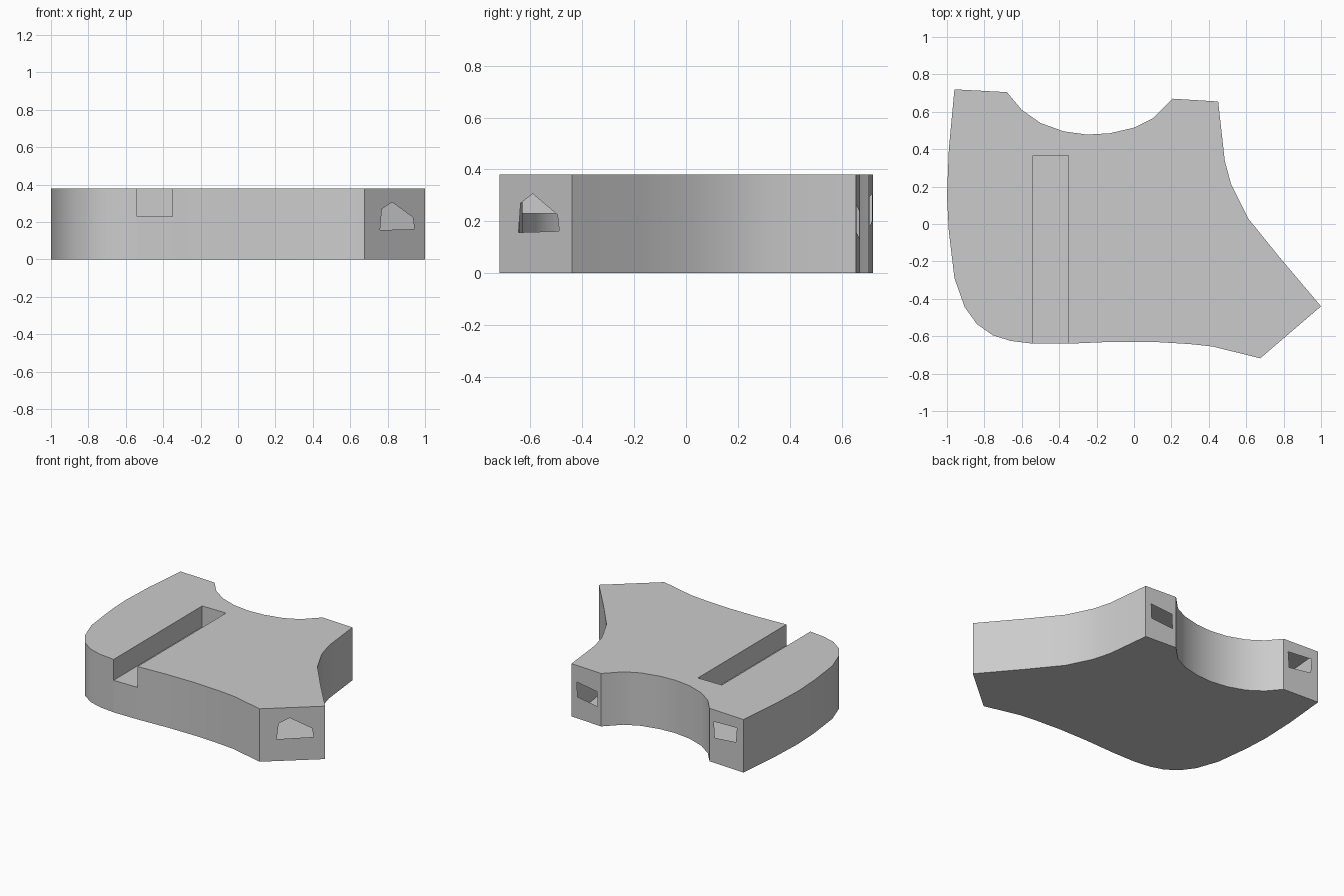
import bpy, bmesh, math
from mathutils import Vector

if "Cube" in bpy.data.objects:
    bpy.data.objects.remove(bpy.data.objects["Cube"])

H, FLOOR = 0.38, 0.23          # plate height, slot floor height
SX0, SX1, SY = -0.54, -0.35, 0.365   # slot sides and closed end

# Plate outline, clockwise from the back-left corner
outline = [(-.96, .72), (-.68, .705), (-.60, .61), (-.50, .54), (-.375, .495), (-.25, .478),
           (-.13, .485), (0, .515), (.10, .565), (.205, .67), (.45, .655), (.485, .34),
           (.52, .21), (.61, .03), (.78, -.18), (1, -.44), (.675, -.718), (.42, -.655),
           (.30, -.642), (.10, -.63), (-.12, -.63), (SX1, -.64), (SX0, -.64), (-.66, -.625),
           (-.755, -.595), (-.84, -.535), (-.905, -.445), (-.96, -.29), (-.99, -.04),
           (-1, .15), (-.99, .40)]

# Openings: edge start index -> (fraction along the edge from its start, z)
openings = {
    0: [(.87, .295), (.19, .305), (.22, .20), (.84, .18)],
    9: [(.82, .26), (.14, .24), (.12, .135), (.80, .155)],
    15: [(.71, .27), (.542, .306), (.20, .225), (.175, .162), (.74, .157)],
}

bm = bmesh.new()


def face(points):
    return bm.faces.new([bm.verts.new(p) for p in points])


def loop_edges(points):
    vs = [bm.verts.new(p) for p in points]
    return [bm.edges.new((vs[i], vs[i - 1])) for i in range(len(vs))]


# Underside, and top face notched by the slot
face([(x, y, 0) for x, y in outline])
top = []
for x, y in outline:
    if (x, y) == (SX0, -.64):
        top += [(SX1, SY, H), (SX0, SY, H)]
    top.append((x, y, H))
face(top)

# Side walls, three of them with openings into the hollow body
for i, a in enumerate(outline):
    b = outline[(i + 1) % len(outline)]
    h = FLOOR if a == (SX1, -.64) else H
    wall = [(*a, 0), (*b, 0), (*b, h), (*a, h)]
    if i in openings:
        hole = [(a[0] + (b[0] - a[0]) * u, a[1] + (b[1] - a[1]) * u, z) for u, z in openings[i]]
        normal = Vector((b[1] - a[1], a[0] - b[0], 0)).normalized()
        bmesh.ops.triangle_fill(bm, use_beauty=True, normal=normal,
                                edges=loop_edges(wall) + loop_edges(hole))
    else:
        face(wall)

# Slot floor, sides and closed end
slot = [(SX0, -.64), (SX0, SY), (SX1, SY), (SX1, -.64)]
face([(*p, FLOOR) for p in slot])
for p, q in zip(slot, slot[1:]):
    face([(*p, FLOOR), (*q, FLOOR), (*q, H), (*p, H)])

bmesh.ops.remove_doubles(bm, verts=bm.verts, dist=1e-4)
bmesh.ops.recalc_face_normals(bm, faces=bm.faces)
mesh = bpy.data.meshes.new("slotted_plate")
bm.to_mesh(mesh)
bm.free()
plate = bpy.data.objects.new("slotted_plate", mesh)
bpy.context.collection.objects.link(plate)
bpy.context.view_layer.objects.active = plate
plate.select_set(True)
bpy.ops.object.shade_smooth_by_angle(angle=math.radians(30))
